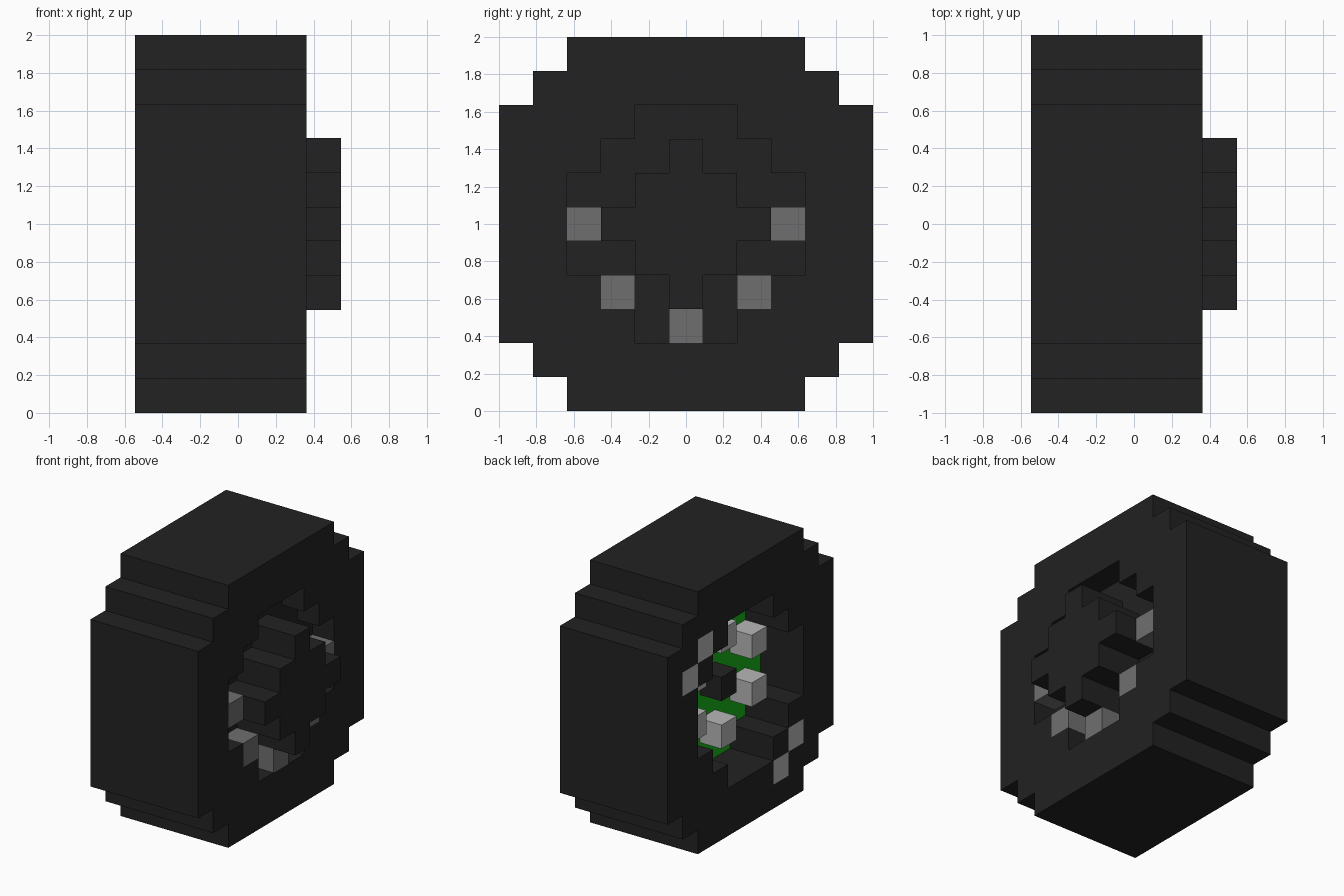
import bpy
import bmesh
from mathutils import Vector

UNIT = 2 / 11          # edge of one block
MID = 5                # row of the wheel centre

cube = bpy.data.objects.get("Cube")
if cube:
    bpy.data.objects.remove(cube, do_unlink=True)


def material(name, rgb):
    mat = bpy.data.materials.new(name)
    mat.use_nodes = True
    color = (*rgb, 1)
    mat.diffuse_color = color
    mat.node_tree.nodes["Principled BSDF"].inputs["Base Color"].default_value = color
    return mat


rubber = material("dark rubber", (0.016, 0.016, 0.016))
mid_grey = material("mid grey", (0.159, 0.159, 0.159))
light_grey = material("light grey", (0.47, 0.47, 0.47))
green = material("green", (0.009, 0.46, 0.009))

# Half widths of the wheel and of its opening, by distance from the centre row
OUTER = [5, 5, 5, 5, 4, 3]
INNER = [3, 3, 2, 1]


def disc(half_widths):
    reach = len(half_widths) - 1
    return {(y, MID + d) for d in range(-reach, reach + 1)
            for y in range(-half_widths[abs(d)], half_widths[abs(d)] + 1)}


def layers(profile, start, stop):
    return {(x, y, z) for x in range(start, stop) for y, z in profile}


opening = disc(INNER)
studs = [(-3, 5), (3, 5), (-2, 3), (2, 3), (0, 2)]
bolts = [(0, 7), (0, 3), (-2, 6), (2, 6), (-2, 4), (2, 4)]
marks = [(3, 8), (4, 7), (-3, 2), (-2, 1)]

tyre_marks = layers(marks, -3, -2)
parts = {
    "tyre": (layers(disc(OUTER) - opening, -3, 2) - tyre_marks, rubber),
    "tyre_marks": (tyre_marks, light_grey),
    "inner_rim": (layers(opening, -1, 0), green),
    "outer_rim": (layers(opening, 0, 1), rubber),
    "hub_cap": (layers(disc([2, 1, 0]), 1, 3), rubber),
    "rim_studs": (layers(studs, 1, 2), mid_grey),
    "wheel_bolts": (layers(bolts, -2, -1), light_grey),
    "axle_end": (layers([(0, MID)], -2, -1), rubber),
}
solid = set().union(*(cells for cells, _ in parts.values()))


def build(name, cells, mat):
    """Make a block part, keeping only the faces open to the air."""
    bm = bmesh.new()
    for cell in sorted(cells):
        centre = Vector(cell) + Vector((0.5, 0, 0.5))
        for axis in range(3):
            for sign in (-1, 1):
                normal = Vector((0, 0, 0))
                normal[axis] = sign
                if tuple(int(a + b) for a, b in zip(cell, normal)) in solid:
                    continue
                u = Vector((0, 0, 0))
                u[(axis + 1) % 3] = 0.5
                v = normal.cross(u)
                base = centre + normal / 2
                corners = (base - u - v, base + u - v, base + u + v, base - u + v)
                bm.faces.new([bm.verts.new(c * UNIT) for c in corners])
    bmesh.ops.remove_doubles(bm, verts=bm.verts, dist=UNIT / 100)
    mesh = bpy.data.meshes.new(name)
    bm.to_mesh(mesh)
    bm.free()
    mesh.materials.append(mat)
    obj = bpy.data.objects.new(name, mesh)
    bpy.context.collection.objects.link(obj)


for name, (cells, mat) in parts.items():
    build(name, cells, mat)
